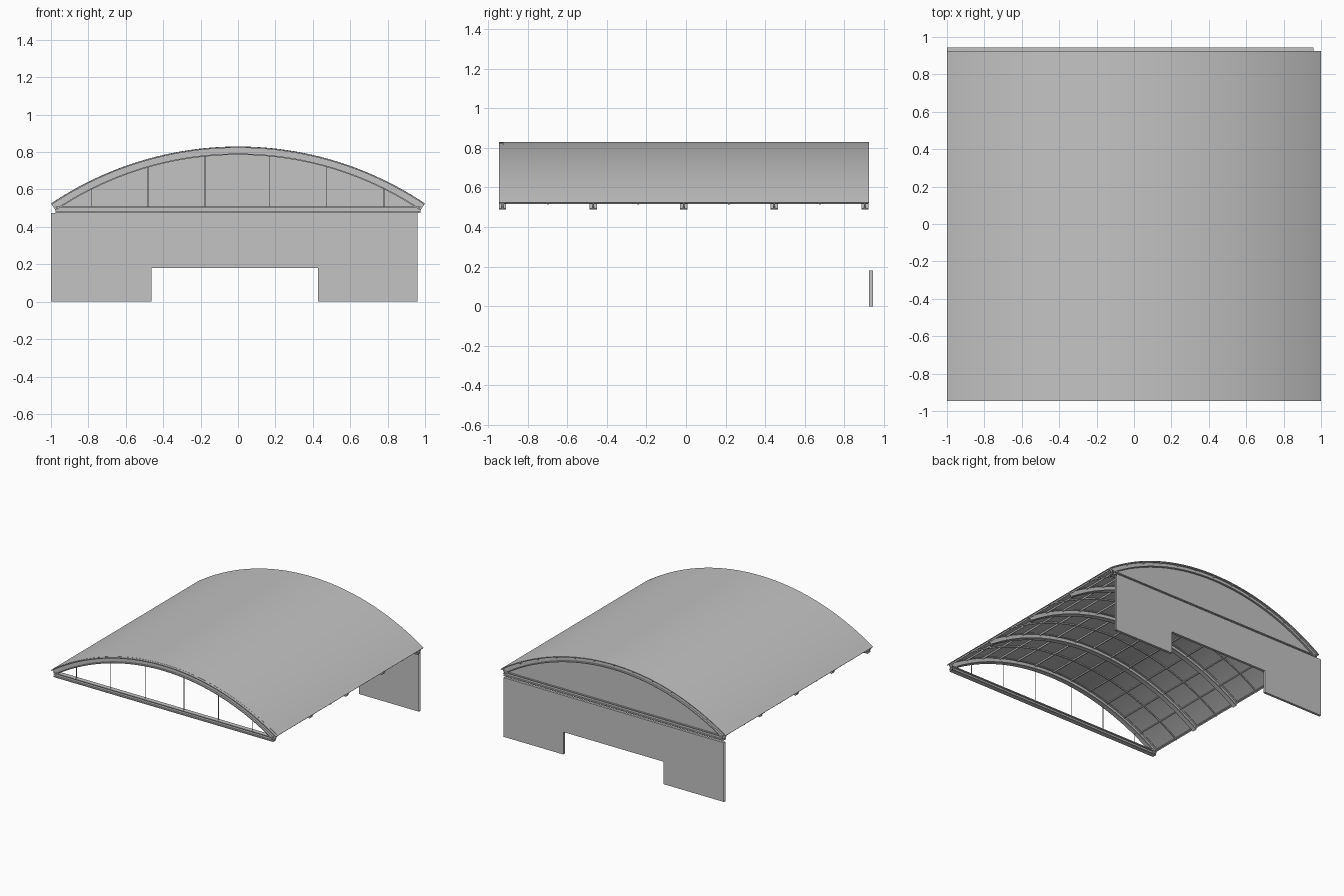
import bpy, bmesh, math

if "Cube" in bpy.data.objects:
    bpy.data.objects.remove(bpy.data.objects["Cube"])

R, ZC = 1.792, -0.962          # roof circle radius and centre height
A = math.asin(1 / R)           # half angle of the arch

mat = bpy.data.materials.new("plain grey")
mat.diffuse_color = (0.55, 0.55, 0.55, 1)
mat.use_nodes = True
mat.node_tree.nodes["Principled BSDF"].inputs["Base Color"].default_value = mat.diffuse_color


def finish(name, bm, smooth=False):
    bmesh.ops.recalc_face_normals(bm, faces=bm.faces)
    me = bpy.data.meshes.new(name)
    bm.to_mesh(me)
    bm.free()
    me.materials.append(mat)
    ob = bpy.data.objects.new(name, me)
    bpy.context.collection.objects.link(ob)
    if smooth:
        bpy.ops.object.select_all(action='DESELECT')
        ob.select_set(True)
        bpy.context.view_layer.objects.active = ob
        bpy.ops.object.shade_smooth_by_angle(angle=math.radians(30))
    return ob


def sweep(name, rings, caps=True, smooth=False):
    bm = bmesh.new()
    vs = [[bm.verts.new(p) for p in ring] for ring in rings]
    n = len(vs[0])
    for a, b in zip(vs, vs[1:]):
        for i in range(n):
            j = (i + 1) % n
            bm.faces.new((a[i], a[j], b[j], b[i]))
    if caps:
        bm.faces.new(vs[0])
        bm.faces.new(vs[-1])
    return finish(name, bm, smooth)


def arch(name, profile, seg=48):
    # profile of (y, radius) points swept along the roof curve
    rings = []
    for k in range(seg + 1):
        t = -A + 2 * A * k / seg
        rings.append([(r * math.sin(t), y, ZC + r * math.cos(t)) for y, r in profile])
    return sweep(name, rings, True, True)


def i_section(y0, y1, lo, hi, flange=0.007, web=0.008):
    m = (y0 + y1) / 2
    a, b = m - web / 2, m + web / 2
    return [(y0, lo), (y1, lo), (y1, lo + flange), (b, lo + flange),
            (b, hi - flange), (y1, hi - flange), (y1, hi), (y0, hi),
            (y0, hi - flange), (a, hi - flange), (a, lo + flange), (y0, lo + flange)]


def rect(y0, y1, lo, hi):
    return [(y0, lo), (y1, lo), (y1, hi), (y0, hi)]


def box(name, x0, x1, y0, y1, z0, z1):
    return sweep(name, [[(x, y, z) for y, z in rect(y0, y1, z0, z1)] for x in (x0, x1)])


# curved roof sheet
arch("roof_sheet", rect(-0.925, 0.925, R - 0.005, R))

# five curved I-beams
ribs = [-0.9265 + 0.4575 * i for i in range(5)]
for i, y in enumerate(ribs):
    arch(f"roof_rib_{i + 1}", i_section(y - 0.0185, y + 0.0185, R - 0.045, R - 0.001))

# light rafters halfway between the ribs
for i in range(4):
    y = (ribs[i] + ribs[i + 1]) / 2
    arch(f"rafter_{i + 1}", rect(y - 0.004, y + 0.004, R - 0.014, R - 0.004))

# purlins along the roof
for i in range(13):
    t = (-A + 0.008) + (2 * A - 0.016) * i / 12
    ring = [((R - d) * math.sin(t + s), (R - d) * math.cos(t + s) + ZC)
            for d, s in ((0.004, -0.0022), (0.004, 0.0022), (0.016, 0.0022), (0.016, -0.0022))]
    sweep(f"purlin_{i + 1}", [[(x, y, z) for x, z in ring] for y in (-0.92, 0.92)])

# straight tie beams at the front and back
for name, y in (("front_tie_beam", ribs[0]), ("back_tie_beam", ribs[-1])):
    sec = i_section(y - 0.0185, y + 0.0185, 0.475, 0.51)
    sweep(name, [[(x, p, z) for p, z in sec] for x in (-0.975, 0.975)], caps=False)

# thin hangers in the front gable
for i, x in enumerate((-0.785, -0.481, -0.176, 0.17, 0.475, 0.78)):
    top = ZC + math.sqrt((R - 0.043) ** 2 - x * x)
    box(f"hanger_{i + 1}", x - 0.002, x + 0.002, ribs[0] - 0.002, ribs[0] + 0.002, 0.508, top)

# back gable panel filling the arch
bm = bmesh.new()
r = R - 0.04
pts = [(r * math.sin(-A + 2 * A * k / 48), ribs[-1] + 0.006,
        ZC + r * math.cos(-A + 2 * A * k / 48)) for k in range(49)]
bm.faces.new([bm.verts.new(p) for p in pts])
finish("back_gable_panel", bm)

# back wall with its wide opening; the two ends are left open
bm = bmesh.new()
outline = [(-1, 0), (-0.463, 0), (-0.463, 0.18), (0.428, 0.18), (0.428, 0),
           (0.96, 0), (0.96, 0.475), (-1, 0.475)]
f, b = [[bm.verts.new((x, y, z)) for x, z in outline] for y in (0.925, 0.945)]
bm.faces.new(f)
bm.faces.new(b[::-1])
for i in range(8):
    if i not in (5, 7):
        j = (i + 1) % 8
        bm.faces.new((f[i], b[i], b[j], f[j]))
finish("back_wall", bm)
